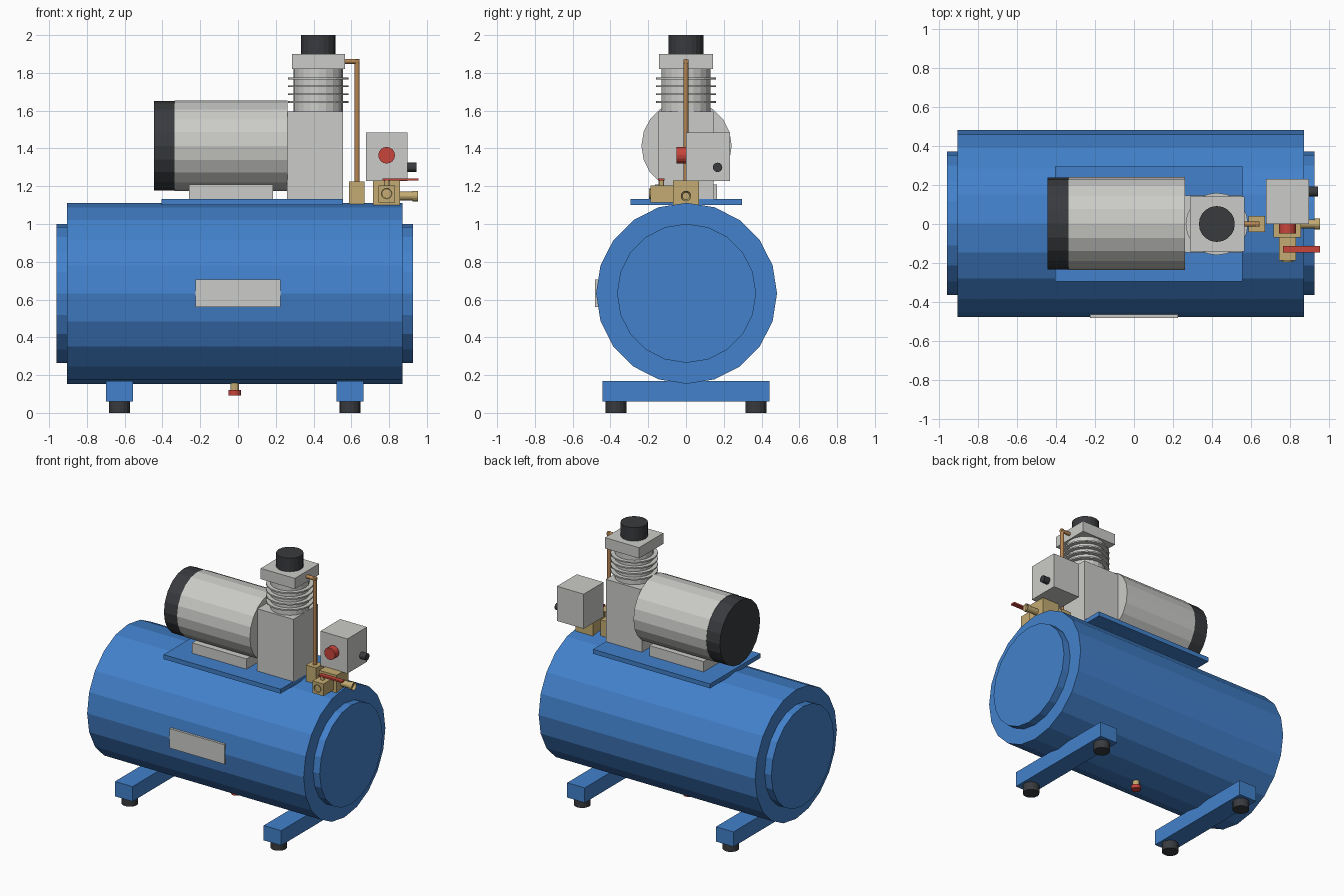
import bpy
import bmesh
from mathutils import Vector, Matrix

cube = bpy.data.objects.get("Cube")
if cube:
    bpy.data.objects.remove(cube, do_unlink=True)


def material(name, r, g, b):
    m = bpy.data.materials.new(name)
    m.use_nodes = True
    m.diffuse_color = (r, g, b, 1)
    m.node_tree.nodes["Principled BSDF"].inputs["Base Color"].default_value = (r, g, b, 1)
    return m


BLUE = material("blue paint", 0.055, 0.22, 0.6)
GREY = material("light grey metal", 0.6, 0.6, 0.58)
BLACK = material("black rubber", 0.04, 0.043, 0.048)
BRASS = material("brass", 0.55, 0.41, 0.17)
COPPER = material("copper", 0.47, 0.24, 0.09)
RED = material("red", 0.58, 0.06, 0.045)


def finish(name, bm, mat):
    mesh = bpy.data.meshes.new(name)
    bm.to_mesh(mesh)
    bm.free()
    mesh.materials.append(mat)
    ob = bpy.data.objects.new(name, mesh)
    bpy.context.collection.objects.link(ob)
    return ob


def box(name, mat, x, y, z):
    """Box from (min, max) ranges."""
    bm = bmesh.new()
    size = [r[1] - r[0] for r in (x, y, z)]
    mid = [(r[0] + r[1]) / 2 for r in (x, y, z)]
    bmesh.ops.create_cube(bm, size=1, matrix=Matrix.LocRotScale(Vector(mid), None, Vector(size)))
    return finish(name, bm, mat)


def rod(name, mat, start, end, radius, sides=16, bore=0):
    """Cylinder between two points, optionally with a recessed hole in its end."""
    start, end = Vector(start), Vector(end)
    axis = end - start
    bm = bmesh.new()
    bmesh.ops.create_cone(bm, cap_ends=True, segments=sides, radius1=radius,
                          radius2=radius, depth=axis.length)
    if bore:
        bm.faces.ensure_lookup_table()
        cap = max(bm.faces, key=lambda f: f.calc_center_median().z)
        bmesh.ops.inset_individual(bm, faces=[cap], thickness=radius - bore)
        bmesh.ops.translate(bm, verts=cap.verts, vec=(0, 0, -axis.length * 0.8))
    turn = axis.to_track_quat('Z', 'Y').to_matrix().to_4x4()
    bm.transform(Matrix.Translation((start + end) / 2) @ turn)
    return finish(name, bm, mat)


# Tank with stepped ends
TANK_Z = 0.633
rod("tank", BLUE, (-0.905, 0.003, TANK_Z), (0.872, 0.003, TANK_Z), 0.479, 20)
for name, x0, x1 in (("right", -0.9, -0.96), ("left", 0.87, 0.926)):
    rod(name + "_tank_end", BLUE, (x0, 0.003, TANK_Z), (x1, 0.003, TANK_Z), 0.368, 20)
box("data_plate", GREY, (-0.225, 0.225), (-0.482, -0.455), (0.56, 0.705))

# Cross beams on rubber feet
for name, x in (("right", -0.628), ("left", 0.593)):
    box(name + "_beam", BLUE, (x - 0.072, x + 0.072), (-0.443, 0.443), (0.06, 0.17))
    for side, y in (("front", -0.37), ("back", 0.37)):
        rod(f"{name}_{side}_foot", BLACK, (x, y, 0), (x, y, 0.062), 0.056)

# Drain under the tank
rod("drain_stem", BRASS, (-0.018, 0, 0.115), (-0.018, 0, 0.18), 0.023, 12)
rod("drain_knob", RED, (-0.018, 0, 0.093), (-0.018, 0, 0.12), 0.033, 12)

# Mounting plate and motor
box("mounting_plate", BLUE, (-0.405, 0.556), (-0.294, 0.296), (1.1, 1.133))
box("motor_base", GREY, (-0.26, 0.185), (-0.165, 0.165), (1.13, 1.21))
MOTOR_Z = 1.414
rod("motor", GREY, (-0.335, 0.003, MOTOR_Z), (0.262, 0.003, MOTOR_Z), 0.239, 20)
rod("motor_fan_cover", BLACK, (-0.445, 0.003, MOTOR_Z), (-0.334, 0.003, MOTOR_Z), 0.236, 20)

# Pump: crankcase, finned barrel, head and filter
PUMP_X = 0.425
box("crankcase", GREY, (0.26, 0.556), (-0.146, 0.146), (1.13, 1.595))
rod("pump_barrel", GREY, (PUMP_X, 0, 1.59), (PUMP_X, 0, 1.825), 0.131, 20)
for i in range(4):
    z = 1.645 + i * 0.042
    rod(f"cooling_fin_{i + 1}", GREY, (PUMP_X, 0, z - 0.005), (PUMP_X, 0, z + 0.005), 0.16, 20)
box("pump_head", GREY, (0.286, 0.566), (-0.142, 0.142), (1.82, 1.9))
rod("air_filter", BLACK, (PUMP_X, 0, 1.89), (PUMP_X, 0, 2), 0.092, 20)

# Delivery pipe down to the check valve
rod("pipe_top", COPPER, (0.55, 0, 1.861), (0.643, 0, 1.861), 0.013, 12)
rod("pipe_drop", COPPER, (0.631, 0, 1.2), (0.631, 0, 1.872), 0.013, 12)
box("check_valve", BRASS, (0.587, 0.671), (-0.042, 0.042), (1.105, 1.225))

# Manifold, outlet nozzle and lever valve
box("manifold", BRASS, (0.715, 0.857), (-0.07, 0.07), (1.1, 1.231))
rod("nozzle", BRASS, (0.85, 0, 1.148), (0.935, 0, 1.148), 0.023)
rod("nozzle_lip", BRASS, (0.925, 0, 1.148), (0.953, 0, 1.148), 0.028, bore=0.017)
box("lever_valve", BRASS, (0.743, 0.832), (-0.188, -0.065), (1.115, 1.205))
rod("valve_port", BRASS, (0.787, -0.17, 1.161), (0.787, -0.195, 1.161), 0.028, bore=0.021)
rod("lever_stem", BRASS, (0.787, -0.13, 1.2), (0.787, -0.13, 1.232), 0.014, 12)
box("lever", RED, (0.765, 0.955), (-0.147, -0.114), (1.229, 1.241))

# Pressure switch with button and knob
box("pressure_switch", GREY, (0.677, 0.897), (0, 0.232), (1.228, 1.485))
rod("stop_button", RED, (0.787, 0.01, 1.364), (0.787, -0.05, 1.364), 0.044)
rod("switch_knob", BLACK, (0.89, 0.167, 1.3), (0.944, 0.167, 1.3), 0.025)
